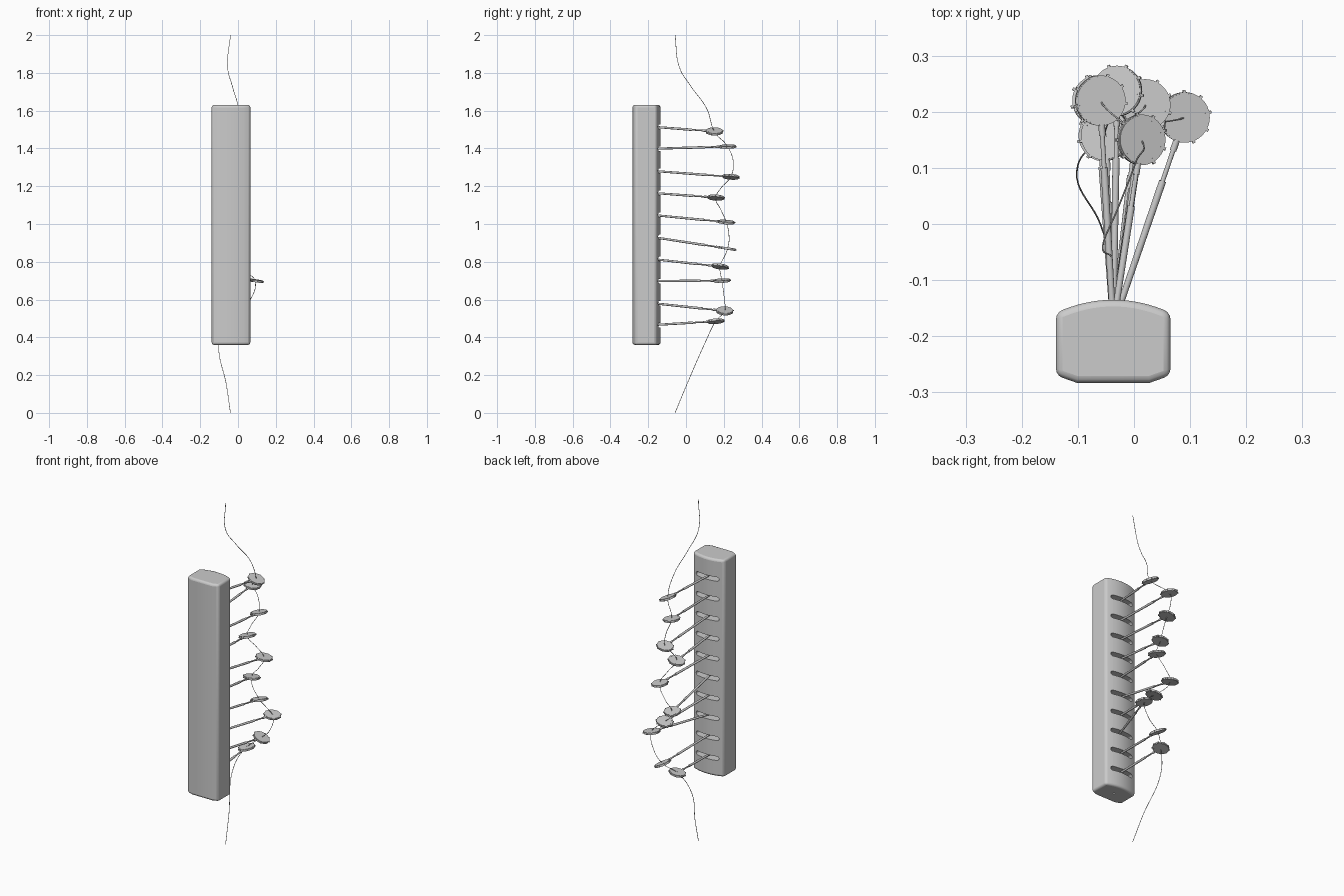
import bpy, bmesh, math
from mathutils import Matrix, Vector

cube = bpy.data.objects.get("Cube")
if cube:
    bpy.data.objects.remove(cube)

grey = bpy.data.materials.new("plain grey")
grey.use_nodes = True
COLOUR = (0.6, 0.6, 0.6, 1)
grey.diffuse_color = COLOUR
grey.node_tree.nodes["Principled BSDF"].inputs["Base Color"].default_value = COLOUR

MID_X = -0.037          # centre line of the housing
COUNT = 10
SLOT_TOP, PITCH = 1.515, 0.1167


def finish(bm, name, smooth=True):
    bmesh.ops.recalc_face_normals(bm, faces=bm.faces)
    mesh = bpy.data.meshes.new(name)
    bm.to_mesh(mesh)
    bm.free()
    mesh.materials.append(grey)
    obj = bpy.data.objects.new(name, mesh)
    bpy.context.collection.objects.link(obj)
    if smooth:
        bpy.ops.object.select_all(action='DESELECT')
        obj.select_set(True)
        bpy.context.view_layer.objects.active = obj
        bpy.ops.object.shade_smooth_by_angle(angle=math.radians(35))
    return obj


def extrude(bm, points, offset):
    face = bm.faces.new([bm.verts.new(p) for p in points])
    new = bmesh.ops.extrude_face_region(bm, geom=[face])["geom"]
    bmesh.ops.translate(bm, vec=offset, verts=[v for v in new if isinstance(v, bmesh.types.BMVert)])


def rod(bm, y0, y1, r0, r1=None, segments=12):
    """Round bar along local y."""
    m = Matrix.Translation((0, (y0 + y1) / 2, 0)) @ Matrix.Rotation(-math.pi / 2, 4, 'X')
    bmesh.ops.create_cone(bm, cap_ends=True, segments=segments, radius1=r0,
                          radius2=r1 or r0, depth=y1 - y0, matrix=m)


# Housing: bowed back, gently chamfered front
HALF = 0.102
profile = [(-HALF, -0.27), (-0.065, -0.283), (0.065, -0.283), (HALF, -0.27)]
for i in range(17):
    t = 1 - i / 8
    profile.append((HALF * t, -0.135 - 0.023 * t * t))
bm = bmesh.new()
extrude(bm, [(MID_X + x, y, 0.36) for x, y in profile], (0, 0, 1.27))
housing = finish(bm, "housing")
bevel = housing.modifiers.new("soft edges", 'BEVEL')
bevel.width = 0.012
bevel.segments = 3
bevel.angle_limit = math.radians(35)

# Cutter for the rounded slots and the hole in the base
bm = bmesh.new()
for i in range(COUNT):
    z = SLOT_TOP - PITCH * i
    outline = []
    for side in (1, -1):
        for k in range(9):
            a = math.pi * (k / 8 - 0.5)
            outline.append((MID_X + side * (0.062 + 0.012 * math.cos(a)), -0.19,
                            z + side * 0.012 * math.sin(a)))
    extrude(bm, outline, (0, 0.09, 0))
bmesh.ops.create_cone(bm, cap_ends=True, segments=16, radius1=0.006, radius2=0.006, depth=0.06,
                      matrix=Matrix.Translation((MID_X, -0.21, 0.36)))
cutter = finish(bm, "slot_cutter", smooth=False)
cutter.hide_render = True
cutter.hide_viewport = True
cut = housing.modifiers.new("slots", 'BOOLEAN')
cut.object = cutter
cut.solver = 'EXACT'

# Arms: disc centre and roll in degrees, from the top down
DISCS = [
    (0.013, 0.15, 1.49, 22), (-0.06, 0.22, 1.41, 8), (-0.03, 0.237, 1.25, -13),
    (-0.05, 0.158, 1.14, -14), (0.02, 0.213, 1.01, 8), (-0.065, 0.22, 0.87, 0),
    (0.012, 0.18, 0.775, -14), (0.09, 0.19, 0.70, 9), (0.008, 0.205, 0.54, 25),
    (-0.054, 0.157, 0.485, -12),
]
RADIUS, THICK = 0.045, 0.012
for i, (x, y, z, roll) in enumerate(DISCS):
    pivot = Vector((MID_X, -0.18, SLOT_TOP - PITCH * i))
    reach = Vector((x, y, z)) - pivot
    length = reach.length
    along = reach.normalized()
    side = along.cross(Vector((0, 0, 1))).normalized()
    up = side.cross(along)
    frame = Matrix.Translation(pivot) @ Matrix((side, along, up)).transposed().to_4x4() \
        @ Matrix.Rotation(math.radians(roll), 4, 'Y')

    # stepped telescopic arm
    bm = bmesh.new()
    edge = length - RADIUS
    rod(bm, 0, edge - 0.075, 0.0055, 0.0065)
    rod(bm, edge - 0.08, edge, 0.0042)
    rod(bm, edge - 0.018, edge + 0.006, 0.006)
    bm.transform(frame)
    finish(bm, f"arm_{i + 1}")

    # disc with rim tabs, pins and a raised eyelet
    bm = bmesh.new()
    bmesh.ops.create_cone(bm, cap_ends=True, segments=40, radius1=RADIUS, radius2=RADIUS, depth=THICK)
    bmesh.ops.bevel(bm, geom=[e for e in bm.edges if len(e.link_faces) == 2
                              and any(len(f.verts) > 4 for f in e.link_faces)],
                    offset=0.002, segments=2, affect='EDGES')
    for k in range(9):
        turn = Matrix.Rotation(math.radians(40 * k + 110), 4, 'Z')
        bmesh.ops.create_cube(bm, size=1, matrix=turn @ Matrix.Translation((RADIUS, 0, 0))
                              @ Matrix.Diagonal((0.008, 0.005, 0.006, 1)))
        bmesh.ops.create_cone(bm, cap_ends=True, segments=8, radius1=0.001, radius2=0.001,
                              depth=THICK + 0.001, matrix=turn @ Matrix.Translation((0.038, 0, 0)))
    bmesh.ops.create_cone(bm, cap_ends=True, segments=16, radius1=0.003, radius2=0.003,
                          depth=THICK + 0.001)
    bm.transform(frame @ Matrix.Translation((0, length, 0)))
    finish(bm, f"disc_{i + 1}")

# Thread running through every disc
c = [Vector(d[:3]) for d in DISCS]
path = [(-0.04, -0.058, 2), (-0.055, -0.035, 1.83), (-0.03, 0.025, 1.73), (0.003, 0.11, 1.61)]
path += [c[0], c[1], (-0.045, 0.25, 1.33), c[2], (-0.045, 0.185, 1.19), c[3], (-0.01, 0.185, 1.075),
         c[4], (-0.025, 0.228, 0.93), c[5], c[6], (0.06, 0.183, 0.735), c[7], (0.065, 0.203, 0.60),
         c[8], c[9], (-0.1, 0.105, 0.38), (-0.06, 0.0, 0.14), (-0.04, -0.058, 0)]
curve = bpy.data.curves.new("thread", 'CURVE')
curve.dimensions = '3D'
curve.bevel_depth = 0.0015
curve.bevel_resolution = 1
curve.resolution_u = 10
curve.use_fill_caps = True
spline = curve.splines.new('BEZIER')
spline.bezier_points.add(len(path) - 1)
for point, co in zip(spline.bezier_points, path):
    point.co = co
    point.handle_left_type = point.handle_right_type = 'AUTO'
curve.materials.append(grey)
thread = bpy.data.objects.new("thread", curve)
bpy.context.collection.objects.link(thread)
